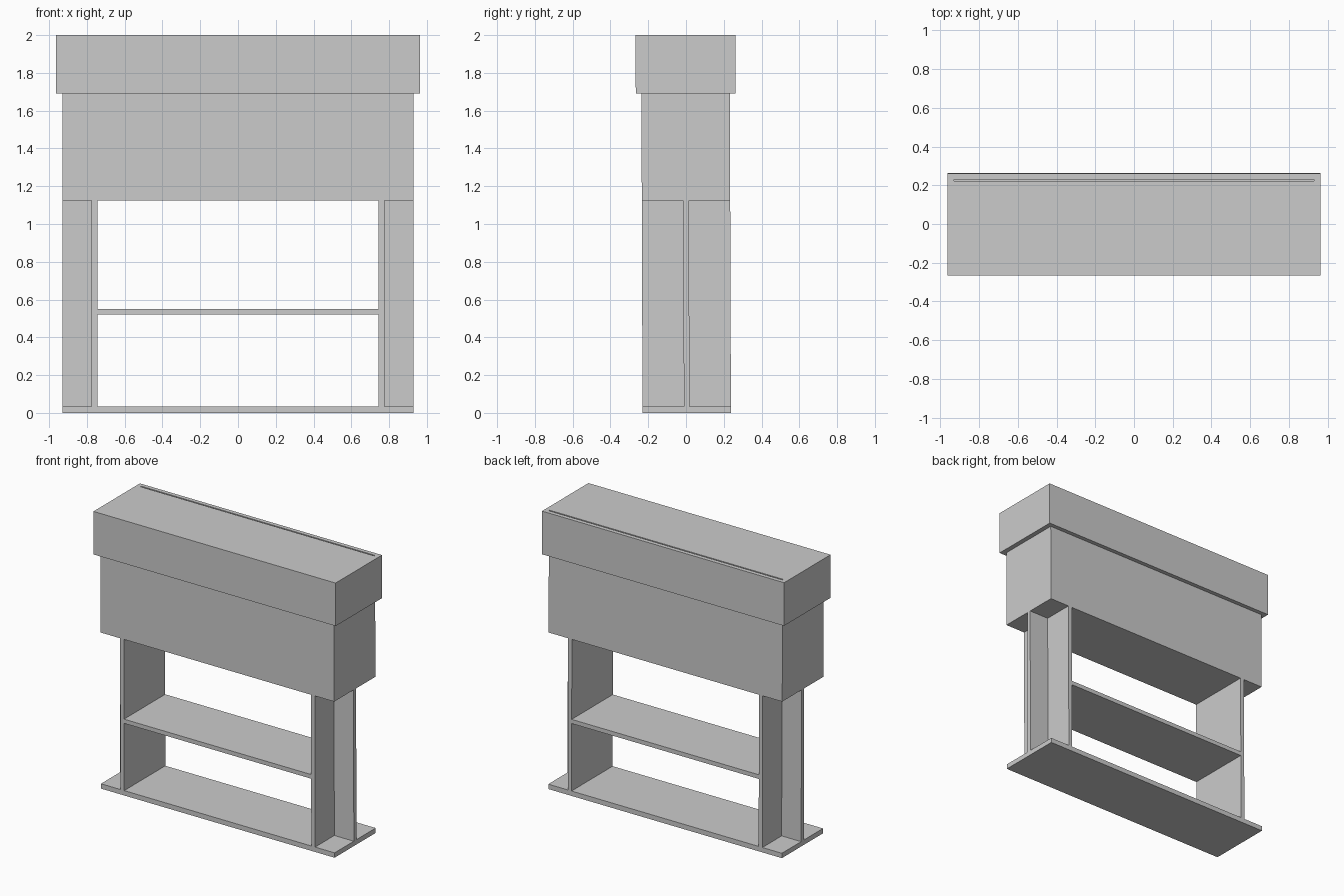
import bpy
import bmesh

if "Cube" in bpy.data.objects:
    bpy.data.objects.remove(bpy.data.objects["Cube"])

T = 0.03  # board thickness


def board(name, x0, x1, y0, y1, z0, z1):
    """Box-shaped board given by its extents, with the model's very slight backward lean."""
    bm = bmesh.new()
    bmesh.ops.create_cube(bm, size=1)
    for v in bm.verts:
        x = x0 + (v.co.x + 0.5) * (x1 - x0)
        y = y0 + (v.co.y + 0.5) * (y1 - y0)
        z = z0 + (v.co.z + 0.5) * (z1 - z0)
        v.co = (x, y + 0.004 - 0.0035 * z, z)
    mesh = bpy.data.meshes.new(name)
    bm.to_mesh(mesh)
    bm.free()
    ob = bpy.data.objects.new(name, mesh)
    bpy.context.collection.objects.link(ob)
    return ob


def pair(name, x0, x1, *rest):
    """Matching left and right boards."""
    board("right_" + name, x0, x1, *rest)
    board("left_" + name, -x1, -x0, *rest)


W, D = 0.93, 0.234           # half width and half depth of the body
Z_BASE, Z_BOX, Z_TRIM, Z_TOP = 0.035, 1.125, 1.69, 2.0

# Open stand: base, side panels, outer fins, shelf
board("base", -W, W, -D, D, 0, Z_BASE)
pair("side_panel", 0.745, 0.775, -D, D, Z_BASE, Z_BOX)
pair("outer_fin", 0.775, W, -0.015, 0.015, Z_BASE, Z_BOX)
board("shelf", -0.745, 0.745, -D, D, 0.52, 0.55)

# Upper cabinet made of boards
z0, z1 = Z_BOX + T, Z_TOP - T
board("cabinet_floor", -W, W, -D, D, Z_BOX, z0)
board("cabinet_front", -W, W, -D, -D + T, z0, z1)
board("cabinet_back", -W, W, D - T, D, z0, z1)
pair("cabinet_end", W - T, W, -D + T, D - T, z0, z1)
board("cabinet_lid", -W, W, -D, D - 0.01, z1, Z_TOP)

# Raised band around the top
B = 0.034
board("band_front", -W - B, W + B, -D - T, -D, Z_TRIM, Z_TOP)
board("band_back", -W - B, W + B, D, D + T, Z_TRIM, Z_TOP)
pair("band_end", W, W + B, -D, D, Z_TRIM, Z_TOP)
